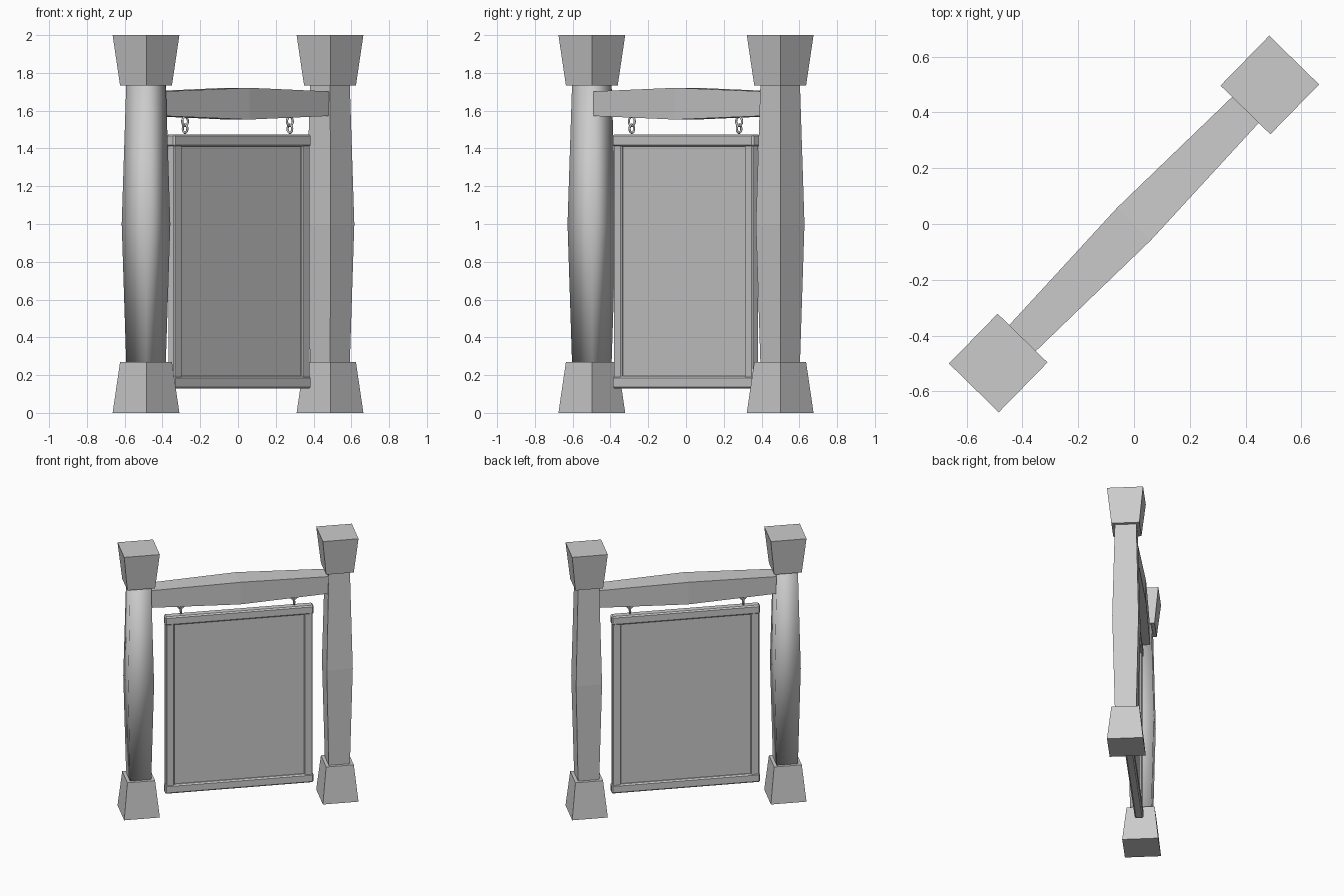
import bpy, bmesh, math
from mathutils import Matrix, Vector

if "Cube" in bpy.data.objects:
    bpy.data.objects.remove(bpy.data.objects["Cube"])

# The whole stand runs along a diagonal: build along x, then turn
TURN = Matrix.Rotation(math.atan2(0.4985, 0.487), 4, 'Z')


def finish(name, bm, smooth=False):
    bmesh.ops.recalc_face_normals(bm, faces=bm.faces)
    bm.transform(TURN)
    me = bpy.data.meshes.new(name)
    bm.to_mesh(me)
    bm.free()
    for p in me.polygons:
        p.use_smooth = smooth
    ob = bpy.data.objects.new(name, me)
    bpy.context.collection.objects.link(ob)
    return ob


def square_loft(name, sections, origin, along_x=False, smooth=False):
    """Square column through (distance, half width) sections."""
    bm = bmesh.new()
    rings = []
    for d, h in sections:
        ring = []
        for a, b in ((-h, -h), (h, -h), (h, h), (-h, h)):
            p = Vector((d, a, b)) if along_x else Vector((a, b, d))
            ring.append(bm.verts.new(p + Vector(origin)))
        rings.append(ring)
    for r0, r1 in zip(rings, rings[1:]):
        for i in range(4):
            j = (i + 1) % 4
            bm.faces.new((r0[i], r0[j], r1[j], r1[i]))
    bm.faces.new(rings[0])
    bm.faces.new(rings[-1])
    return finish(name, bm, smooth)


def box(name, centre, size, bevel=0.0):
    bm = bmesh.new()
    bmesh.ops.create_cube(bm, size=1)
    bm.transform(Matrix.Translation(centre) @ Matrix.Diagonal((*size, 1)))
    if bevel:
        bmesh.ops.bevel(bm, geom=bm.edges[:], offset=bevel, segments=1,
                        affect='EDGES', profile=0.5)
    return finish(name, bm)


def link(name, x, z, rx, rz, wire, crosswise):
    """Oval chain link standing upright."""
    bm = bmesh.new()
    n, m = 14, 6
    grid = []
    for i in range(n):
        t = 2 * math.pi * i / n
        row = []
        for k in range(m):
            s = 2 * math.pi * k / m
            a = (rx + wire * math.cos(s)) * math.cos(t)
            c = (rz + wire * math.cos(s)) * math.sin(t)
            b = wire * math.sin(s)
            p = (x + b, a, z + c) if crosswise else (x + a, b, z + c)
            row.append(bm.verts.new(p))
        grid.append(row)
    for i in range(n):
        for k in range(m):
            i2, k2 = (i + 1) % n, (k + 1) % m
            bm.faces.new((grid[i][k], grid[i2][k], grid[i2][k2], grid[i][k2]))
    finish(name, bm, True)


# Posts with tapered foot and flared cap
for side, s in (("left", -1), ("right", 1)):
    at = (s * 0.697, 0, 0)
    square_loft(side + "_foot", [(0, 0.125), (0.27, 0.097)], at)
    square_loft(side + "_cap", [(1.733, 0.097), (2.0, 0.125)], at)
    square_loft(side + "_post", [(0.26, 0.074), (1.0, 0.091), (1.74, 0.074)],
                at, smooth=(s < 0))

# Crossbeam, thicker in the middle
square_loft("crossbeam", [(-0.625, 0.065), (0, 0.084), (0.625, 0.065)],
            (0, 0, 1.637), along_x=True)

# Hanging sign: panel, stiles and rails
box("sign_panel", (0.004, -0.003, 0.802), (0.93, 0.024, 1.24))
for side, s in (("left", -1), ("right", 1)):
    box(side + "_stile", (0.004 + s * 0.485, -0.003, 0.802),
        (0.06, 0.05, 1.24), 0.006)
for part, z in (("bottom", 0.162), ("top", 1.442)):
    box(part + "_rail", (0.004, -0.003, z), (1.042, 0.06, 0.066), 0.009)

# Chains: an eye in the beam and a crosswise link below it
for side, s in (("left", -1), ("right", 1)):
    x = s * 0.397 - 0.004
    link(side + "_eye", x, 1.543, 0.022, 0.024, 0.006, False)
    link(side + "_chain_link", x, 1.504, 0.017, 0.022, 0.006, True)
